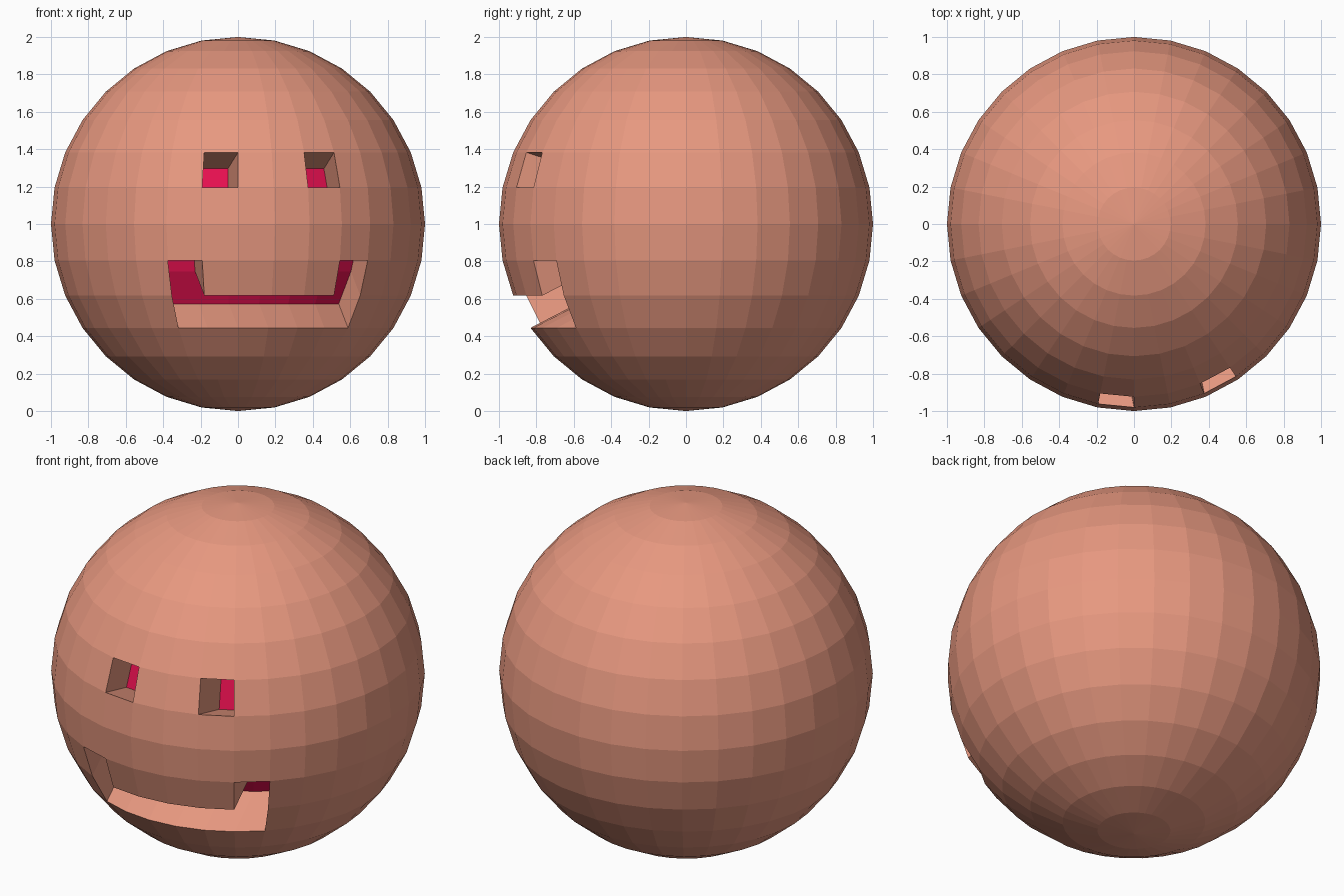
import bpy, bmesh, math
from mathutils import Vector, Matrix

if "Cube" in bpy.data.objects:
    bpy.data.objects.remove(bpy.data.objects["Cube"])


def material(name, rgb):
    m = bpy.data.materials.new(name)
    m.diffuse_color = (*rgb, 1)
    m.use_nodes = True
    m.node_tree.nodes["Principled BSDF"].inputs["Base Color"].default_value = m.diffuse_color
    return m


STEP = math.radians(11.25)  # size of one sphere cell

# Round head: 32 segments, 16 rings, resting on the ground
bm = bmesh.new()
bmesh.ops.create_uvsphere(bm, u_segments=32, v_segments=16, radius=1,
                          matrix=Matrix.Translation((0, 0, 1)))


def cell(f):
    """Grid cell of a face: column counted from the front, row from the equator."""
    c = f.calc_center_median() - Vector((0, 0, 1))
    az = math.atan2(c.x, -c.y)
    lat = math.atan2(c.z, math.hypot(c.x, c.y))
    return math.floor(az / STEP), math.floor(lat / STEP)


def recess(cells, depth):
    """Push a set of cells inward along their mean normal and paint the floor."""
    bm.normal_update()
    faces = [f for f in bm.faces if cell(f) in cells]
    normal = sum((f.normal for f in faces), Vector()).normalized()
    geom = bmesh.ops.extrude_face_region(bm, geom=faces)["geom"]
    verts = [g for g in geom if isinstance(g, bmesh.types.BMVert)]
    floor = [g for g in geom if isinstance(g, bmesh.types.BMFace)]
    bmesh.ops.translate(bm, verts=verts, vec=-normal * depth)
    left = [f for f in faces if f.is_valid]
    if left:
        bmesh.ops.delete(bm, geom=left, context='FACES')
    for f in floor:
        f.material_index = 1


# Two eyes, then a smile with raised corners
recess({(-1, 1), (2, 1)}, 0.29)
recess({(c, -3) for c in range(-2, 4)} | {(-2, -2), (3, -2)}, 0.285)

bmesh.ops.recalc_face_normals(bm, faces=bm.faces[:])
me = bpy.data.meshes.new("head")
bm.to_mesh(me)
bm.free()
me.materials.append(material("terracotta skin", (0.8, 0.315, 0.215)))
me.materials.append(material("crimson recess", (0.8, 0.005, 0.08)))
head = bpy.data.objects.new("head", me)
bpy.context.collection.objects.link(head)
